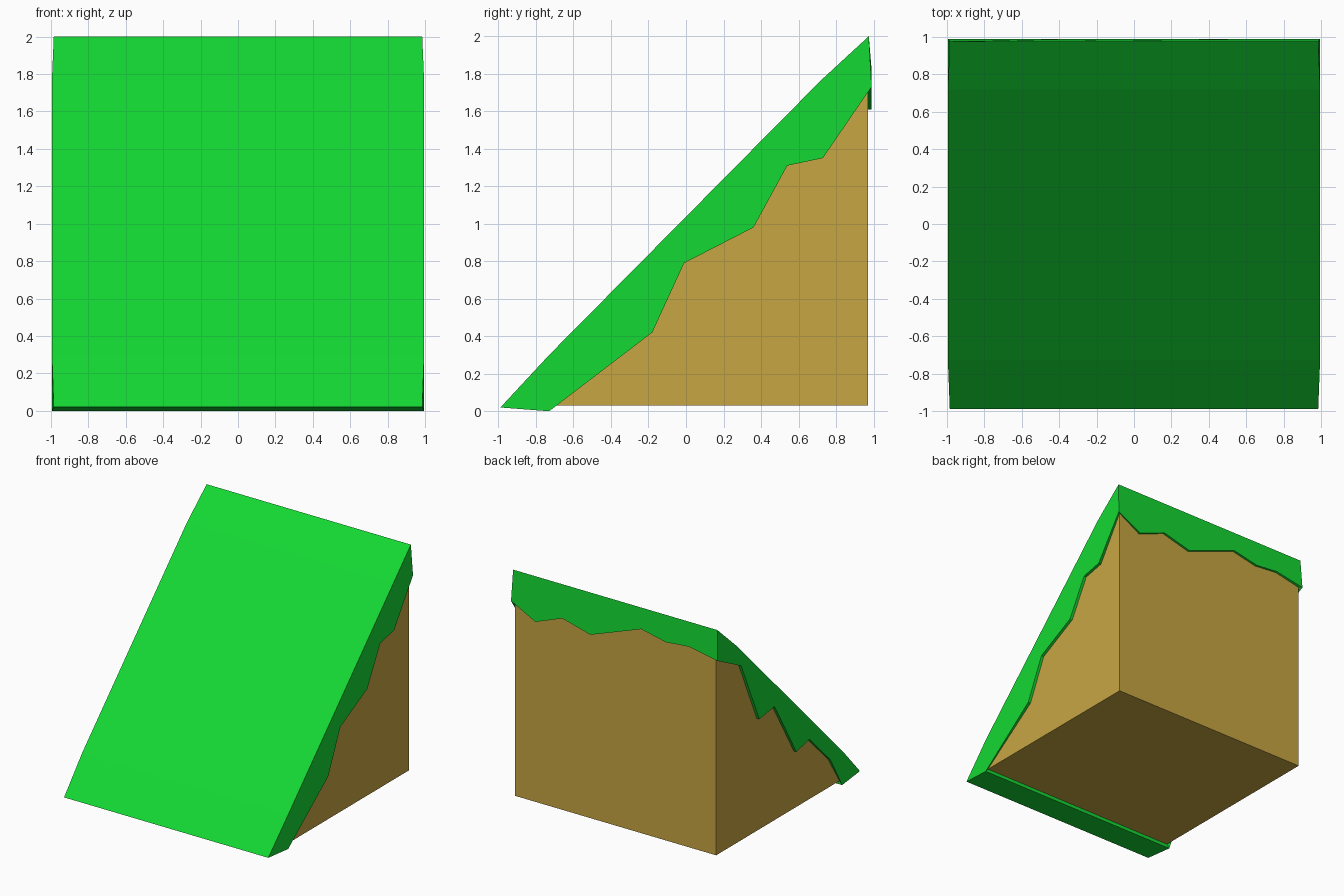
import bpy, bmesh

if "Cube" in bpy.data.objects:
    bpy.data.objects.remove(bpy.data.objects["Cube"])


def make_object(name, bm, color):
    bmesh.ops.remove_doubles(bm, verts=bm.verts, dist=0.0005)
    bmesh.ops.recalc_face_normals(bm, faces=bm.faces)
    mesh = bpy.data.meshes.new(name)
    bm.to_mesh(mesh)
    bm.free()
    mat = bpy.data.materials.new(name + "_color")
    mat.diffuse_color = (*color, 1)
    mat.use_nodes = True
    mat.node_tree.nodes["Principled BSDF"].inputs["Base Color"].default_value = mat.diffuse_color
    mesh.materials.append(mat)
    obj = bpy.data.objects.new(name, mesh)
    bpy.context.collection.objects.link(obj)
    return obj


def add_face(bm, points):
    bm.faces.new([bm.verts.new(p) for p in points])


# Dirt wedge: side profile (y, z) extruded across x
DIRT = 0.97
bm = bmesh.new()
add_face(bm, [(-DIRT, y, z) for y, z in
              [(-0.9, 0.03), (DIRT, 0.03), (DIRT, 1.91)]])
ext = bmesh.ops.extrude_face_region(bm, geom=bm.faces[:])
moved = [v for v in ext["geom"] if isinstance(v, bmesh.types.BMVert)]
bmesh.ops.translate(bm, verts=moved, vec=(2 * DIRT, 0, 0))
make_object("dirt_wedge", bm, (0.57, 0.38, 0.055))

# Grass slope crest (half width, y, z) and ragged rims hanging over the dirt
crest = [(0.985, -0.99, 0.02), (0.995, -0.73, 0.3),
         (0.995, 0.72, 1.765), (0.985, 0.975, 2.0)]
right_rim = [(-0.73, 0.0), (-0.18, 0.42), (-0.01, 0.79), (0.36, 0.98),
             (0.54, 1.31), (0.73, 1.35), (0.99, 1.73)]
left_rim = [(-0.73, 0.0), (-0.57, 0.28), (-0.28, 0.57), (-0.1, 0.53),
            (0.2, 1.04), (0.41, 1.01), (0.66, 1.57), (0.99, 1.74)]
back_rim = [(0.76, 1.61), (0.5, 1.71), (0.23, 1.64), (0.01, 1.72),
            (-0.26, 1.82), (-0.5, 1.77), (-0.72, 1.79)]

right = [(0.995, y, z) for y, z in right_rim]
left = [(-0.995, y, z) for y, z in left_rim]
back = [right[-1]] + [(x, 0.99, z) for x, z in back_rim] + [left[-1]]
crest_r = crest
crest_l = [(-x, y, z) for x, y, z in crest]

bm = bmesh.new()
# Sloped top
for i in range(len(crest) - 1):
    add_face(bm, [crest_l[i], crest_r[i], crest_r[i + 1], crest_l[i + 1]])
# Side, back and front-bottom panels
add_face(bm, crest_r + right[::-1])
add_face(bm, crest_l + left[::-1])
add_face(bm, [crest_l[-1], crest_r[-1]] + back)
add_face(bm, [crest_l[0], crest_r[0], right[0], left[0]])


# Thin lip from the rim inward to the dirt surface
def inner(p):
    x, y, z = p
    return (max(-DIRT, min(DIRT, x)), min(DIRT, y), max(z, 0.03))


rim = right + back[1:-1] + left[::-1]
for a, b in zip(rim, rim[1:] + rim[:1]):
    add_face(bm, [a, b, inner(b), inner(a)])
make_object("grass_cover", bm, (0.007, 0.69, 0.033))
